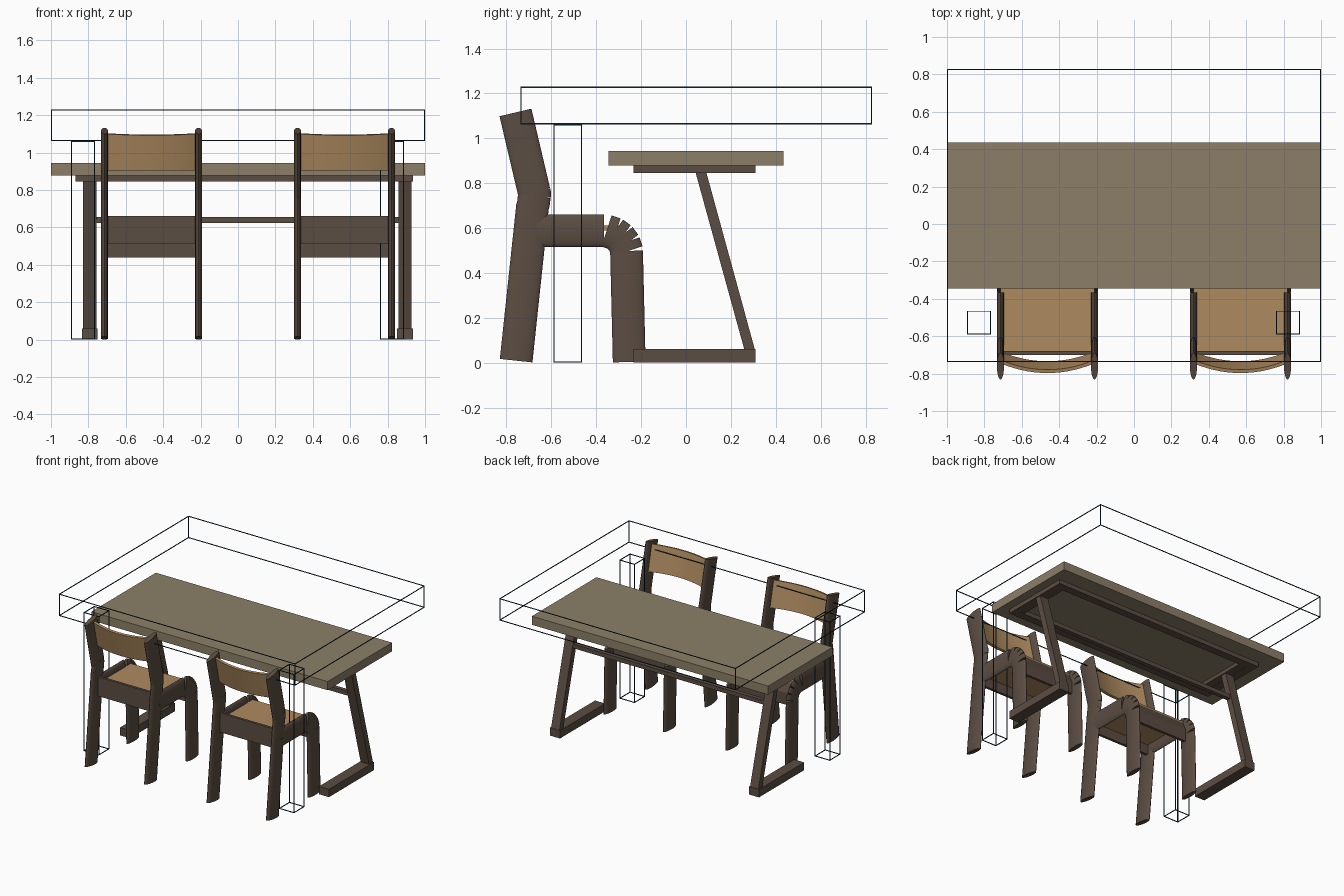
import bpy, bmesh, math
from mathutils import Vector, Matrix

if "Cube" in bpy.data.objects:
    bpy.data.objects.remove(bpy.data.objects["Cube"])


def material(name, rgb):
    m = bpy.data.materials.new(name)
    m.diffuse_color = (*rgb, 1)
    m.use_nodes = True
    m.node_tree.nodes["Principled BSDF"].inputs["Base Color"].default_value = m.diffuse_color
    return m


TOP = material("weathered oak", (0.265, 0.212, 0.14))
TAN = material("tan plywood", (0.42, 0.255, 0.115))
BROWN = material("dark brown wood", (0.105, 0.074, 0.055))
TEAL = material("dark teal line", (0.004, 0.03, 0.05))


def finish(bm, name, mat, smooth=False):
    bmesh.ops.recalc_face_normals(bm, faces=bm.faces)
    me = bpy.data.meshes.new(name)
    bm.to_mesh(me)
    bm.free()
    me.materials.append(mat)
    ob = bpy.data.objects.new(name, me)
    bpy.context.collection.objects.link(ob)
    if smooth:
        bpy.ops.object.select_all(action='DESELECT')
        ob.select_set(True)
        bpy.context.view_layer.objects.active = ob
        bpy.ops.object.shade_smooth_by_angle(angle=math.radians(35))
    return ob


def add_box(bm, x, y, z):
    mat = Matrix.Translation((sum(x) / 2, sum(y) / 2, sum(z) / 2)) @ \
        Matrix.Diagonal((x[1] - x[0], y[1] - y[0], z[1] - z[0], 1))
    bmesh.ops.create_cube(bm, size=1, matrix=mat)


def box(name, mat, x, y, z):
    bm = bmesh.new()
    add_box(bm, x, y, z)
    return finish(bm, name, mat)


def prism(name, mat, x, profile):
    """Extrude a (y, z) outline between two x values."""
    bm = bmesh.new()
    f = bm.faces.new([bm.verts.new((x[0], y, z)) for y, z in profile])
    r = bmesh.ops.extrude_face_region(bm, geom=[f])
    bmesh.ops.translate(bm, vec=(x[1] - x[0], 0, 0),
                        verts=[v for v in r['geom'] if isinstance(v, bmesh.types.BMVert)])
    return finish(bm, name, mat)


def wire_box(name, x, y, z, t=0.005):
    """Twelve thin bars along the edges of a box."""
    bm = bmesh.new()
    lim = (x, y, z)
    for axis in range(3):
        for i in (0, 1):
            for j in (0, 1):
                r = [None] * 3
                r[axis] = lim[axis]
                for k, s in zip([a for a in range(3) if a != axis], (i, j)):
                    r[k] = (lim[k][1] - t, lim[k][1]) if s else (lim[k][0], lim[k][0] + t)
                add_box(bm, *r)
    finish(bm, name, TEAL)


def add_oval(bm, x, a, b, n=20, wide=0.073, thin=0.019):
    """Straight bar of oval section from a to b, both (y, z)."""
    a, b = Vector((x, *a)), Vector((x, *b))
    d = (b - a).normalized()
    side = Vector((1, 0, 0)).cross(d)
    rings = []
    for p in (a, b):
        rings.append([bm.verts.new(p + Vector((thin, 0, 0)) * math.cos(t) + side * wide * math.sin(t))
                      for t in (2 * math.pi * i / n for i in range(n))])
    for i in range(n):
        j = (i + 1) % n
        bm.faces.new((rings[0][i], rings[0][j], rings[1][j], rings[1][i]))
    bm.faces.new(rings[0][::-1])
    bm.faces.new(rings[1])


# Table top and the frame below it
box("table_top", TOP, (-1, 1), (-0.345, 0.435), (0.878, 0.944))
FX, FY, FZ, W = (-0.87, 0.935), (-0.235, 0.31), (0.846, 0.878), 0.06
bm = bmesh.new()
add_box(bm, FX, (FY[0], FY[0] + W), FZ)
add_box(bm, FX, (FY[1] - W, FY[1]), FZ)
add_box(bm, (FX[0], FX[0] + W), (FY[0] + W, FY[1] - W), FZ)
add_box(bm, (FX[1] - W, FX[1]), (FY[0] + W, FY[1] - W), FZ)
finish(bm, "table_frame", BROWN)

# Slanted table legs, feet and stretcher
for side, x0, x1 in (("left", -0.835, -0.75), ("right", 0.85, 0.935)):
    box("table_foot_" + side, BROWN, (x0, x1), FY, (0, 0.06))
    prism("table_leg_" + side, BROWN, (x0 + 0.007, x1 - 0.007),
          [(0.26, 0.058), (0.307, 0.058), (0.09, 0.85), (0.042, 0.85)])
    box("leg_head_" + side, BROWN, (x0, x1), (FY[0] + W, FY[1] - W), (0.85, 0.878))
box("stretcher", BROWN, (-0.76, 0.86), (0.108, 0.14), (0.624, 0.656))


def chair_side(name, x):
    bm = bmesh.new()
    # back post with its slight kink
    add_oval(bm, x, (-0.757, 0.009), (-0.683, 0.705))
    add_oval(bm, x, (-0.681, 0.70), (-0.676, 0.742))
    add_oval(bm, x, (-0.675, 0.735), (-0.676, 0.775))
    add_oval(bm, x, (-0.677, 0.762), (-0.76, 1.115))
    # arm, notched bend and front leg
    add_oval(bm, x, (-0.67, 0.588), (-0.365, 0.588))
    c, r, h = Vector((-0.365, 0.485)), 0.1, 0.021
    for deg in (18, 36, 54, 72):
        t = math.radians(deg)
        p = c + r * Vector((math.sin(t), math.cos(t)))
        d = h * Vector((math.cos(t), -math.sin(t)))
        add_oval(bm, x, p - d, p + d)
    add_oval(bm, x, (-0.265, 0.498), (-0.253, 0.003))
    finish(bm, name, BROWN, True)


def backrest(name, x0, x1, n=14):
    """Curved, tilted panel bowed towards the rear of the chair."""
    bm = bmesh.new()
    rows = []
    for i in range(n + 1):
        u = 2 * i / n - 1
        bow = -0.052 * (1 - u * u)
        drop = -0.008 * (1 - u * u)
        x = x0 + (x1 - x0) * i / n
        rows.append([bm.verts.new((x, y + bow, z)) for y, z in (
            (-0.70, 0.903), (-0.682, 0.907), (-0.727, 1.104 + drop), (-0.745, 1.10 + drop))])
    for a, b in zip(rows, rows[1:]):
        for k in range(4):
            m = (k + 1) % 4
            bm.faces.new((a[k], a[m], b[m], b[k]))
    bm.faces.new(rows[0])
    bm.faces.new(rows[-1])
    finish(bm, name, TAN, True)


# Two chairs
for side, xl, xr in (("left", -0.714, -0.211), ("right", 0.318, 0.821)):
    chair_side("chair_side_a_" + side, xl)
    chair_side("chair_side_b_" + side, xr)
    backrest("backrest_" + side, xl, xr)
    box("seat_" + side, TAN, (xl, xr), (-0.69, -0.30), (0.59, 0.612))
    box("rear_rail_" + side, BROWN, (xl, xr), (-0.70, -0.68), (0.515, 0.662))
    prism("front_rail_" + side, BROWN, (xl, xr),
          [(-0.29, 0.44), (-0.27, 0.44), (-0.27, 0.53), (-0.30, 0.60), (-0.32, 0.59), (-0.29, 0.52)])

# Thin outline frames: raised slab and two posts
wire_box("slab_outline", (-1, 1), (-0.738, 0.829), (1.062, 1.23))
for side, x in (("left", (-0.893, -0.765)), ("right", (0.76, 0.888))):
    wire_box("post_outline_" + side, x, (-0.59, -0.464), (0, 1.062))
